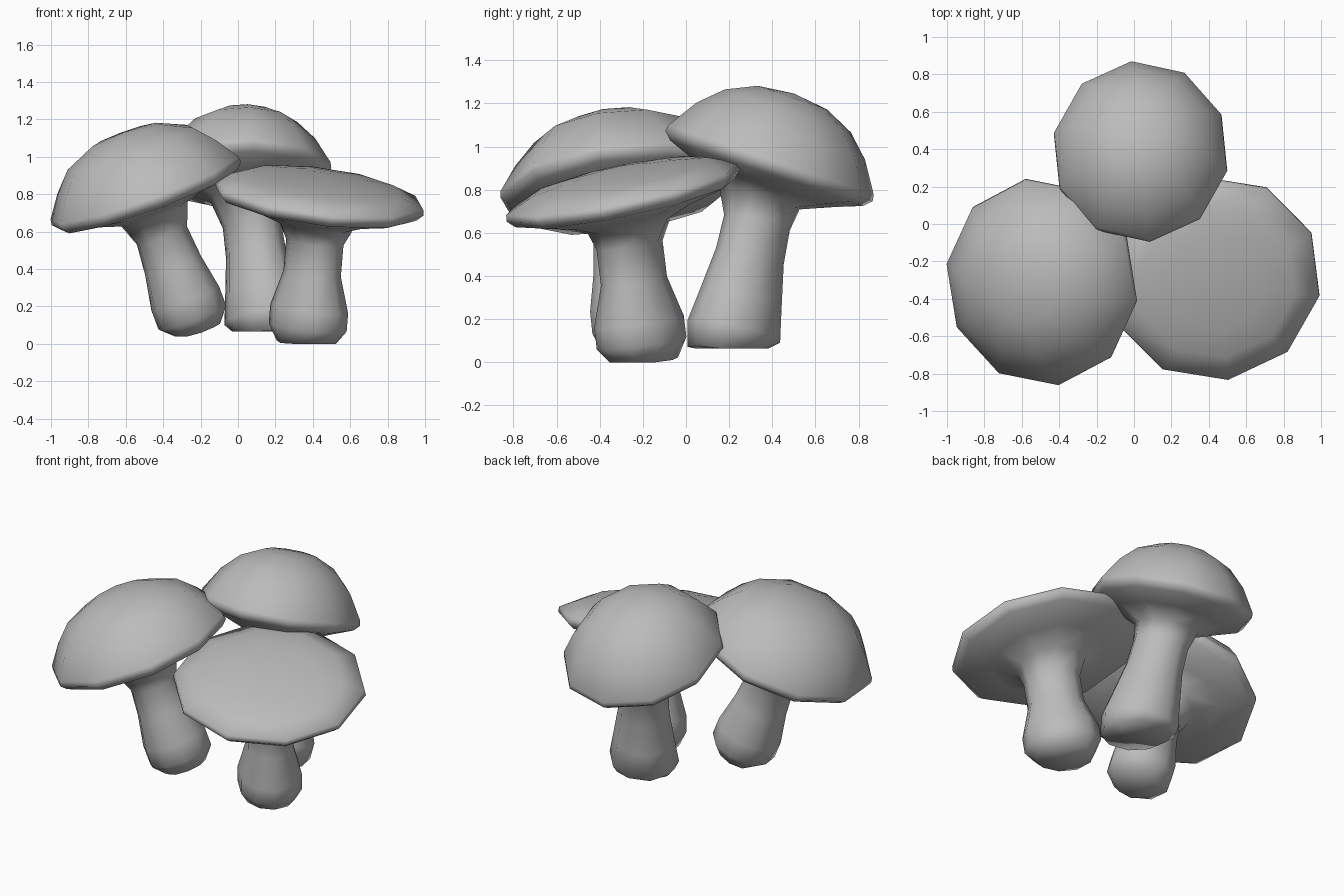
import bpy, bmesh, math
from mathutils import Vector

if "Cube" in bpy.data.objects:
    bpy.data.objects.remove(bpy.data.objects["Cube"], do_unlink=True)

SIDES = 10
grey = bpy.data.materials.new("plain_grey")
grey.use_nodes = True
GREY = (0.5, 0.5, 0.5, 1)
grey.diffuse_color = GREY
grey.node_tree.nodes["Principled BSDF"].inputs["Base Color"].default_value = GREY


def make_ring(bm, origin, axis, r, h, floor, start, shape):
    """Ring of vertices around a leaning axis; a zero radius gives one point."""
    axis = Vector(axis).normalized()
    u = (Vector((1, 0, 0)) - axis * axis.x).normalized()
    v = axis.cross(u)
    ring = []
    for i in range(SIDES if r else 1):
        a = math.radians(start) + math.tau * i / SIDES
        x, y = shape(math.cos(a), math.sin(a))
        p = Vector(origin) + axis * h + r * (u * x + v * y)
        p.z = max(p.z, floor)
        ring.append(bm.verts.new(p))
    return ring


def mushroom(name, centre, lean, foot, rim, width, start, oval, under, dome, stem, floor):
    bm = bmesh.new()
    stem_axis = Vector(centre) - Vector(foot)

    def stem_shape(x, y):
        d = (x - y) / 2 * (oval - 1)   # oval along the diagonal
        return x + d, y - d

    def cap_shape(x, y):
        return x * width, y

    # Stem from the foot up, then flared underside, rolled rim and dome
    rings = [make_ring(bm, foot, stem_axis, r, h, floor, start, stem_shape) for r, h in stem]
    cap = [(0.20, -under), (0.34, -0.6 * under), (rim - 0.035, -0.035),
           (rim, 0.0), (rim - 0.005, 0.03)] + dome
    rings += [make_ring(bm, centre, lean, r, h, floor, start, cap_shape) for r, h in cap]

    for low, high in zip(rings, rings[1:]):
        for i in range(SIDES):
            j = (i + 1) % SIDES
            if len(high) == 1:
                bm.faces.new((low[i], low[j], high[0]))
            else:
                bm.faces.new((low[i], low[j], high[j], high[i]))
    bm.faces.new(rings[0][::-1])
    bmesh.ops.recalc_face_normals(bm, faces=bm.faces)
    mesh = bpy.data.meshes.new(name)
    bm.to_mesh(mesh)
    bm.free()
    mesh.materials.append(grey)
    mesh.shade_smooth()
    bpy.context.collection.objects.link(bpy.data.objects.new(name, mesh))


# Left mushroom, leaning outward
mushroom("left_mushroom", (-0.49, -0.31, 0.805), (-0.36, -0.13, 1), (-0.22, -0.235, 0.075),
         rim=0.56, width=0.97, start=28, oval=1.0, under=0.115,
         dome=[(0.47, 0.15), (0.37, 0.255), (0.2, 0.33), (0, 0.35)],
         stem=[(0.13, -0.01), (0.195, 0.07), (0.195, 0.18), (0.16, 0.37), (0.145, 0.54)], floor=0.04)

# Right mushroom with a wide, flat cap
mushroom("right_mushroom", (0.43, -0.29, 0.775), (0.124, -0.21, 1), (0.365, -0.195, 0),
         rim=0.56, width=1.03, start=25, oval=1.2, under=0.14,
         dome=[(0.42, 0.085), (0.27, 0.107), (0.13, 0.12), (0, 0.122)],
         stem=[(0.145, 0), (0.19, 0.09), (0.19, 0.19), (0.14, 0.38), (0.14, 0.55)], floor=0)

# Back mushroom with a tall dome
mushroom("back_mushroom", (0.035, 0.385, 0.91), (0, 0.34, 1), (0.155, 0.205, 0.065),
         rim=0.51, width=0.93, start=24, oval=1.15, under=0.145,
         dome=[(0.415, 0.17), (0.31, 0.27), (0.17, 0.335), (0, 0.355)],
         stem=[(0.18, -0.04), (0.205, 0.08), (0.18, 0.24), (0.15, 0.44), (0.145, 0.6)], floor=0.065)
